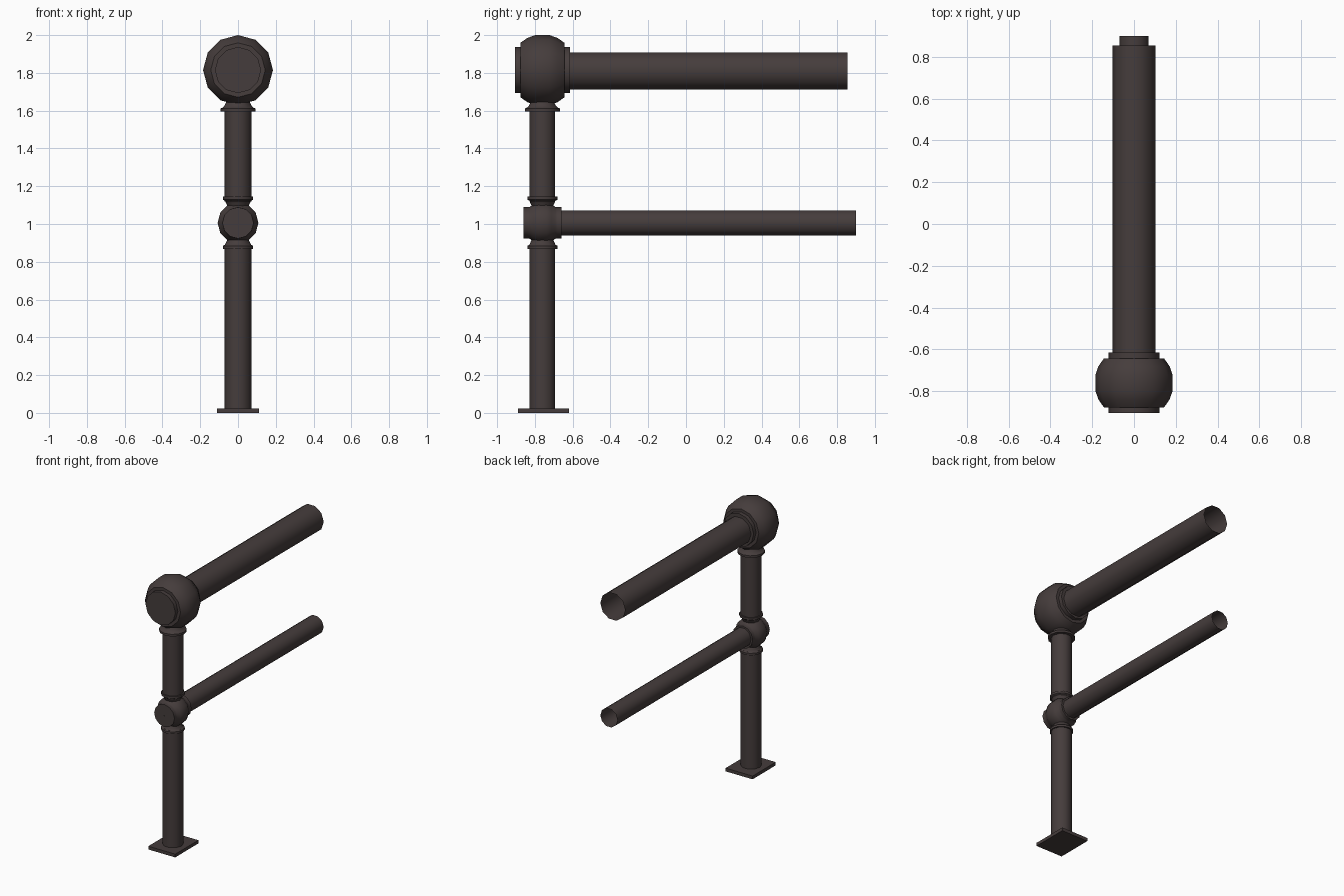
import bpy, bmesh, math
from mathutils import Matrix

cube = bpy.data.objects.get("Cube")
if cube:
    bpy.data.objects.remove(cube)

metal = bpy.data.materials.new("dark brown metal")
metal.use_nodes = True
COLOUR = (0.06, 0.046, 0.045, 1)
metal.diffuse_color = COLOUR
metal.node_tree.nodes["Principled BSDF"].inputs["Base Color"].default_value = COLOUR

POST_Y = -0.76


def finish(name, bm, smooth=True):
    mesh = bpy.data.meshes.new(name)
    bm.to_mesh(mesh)
    bm.free()
    mesh.materials.append(metal)
    obj = bpy.data.objects.new(name, mesh)
    bpy.context.collection.objects.link(obj)
    if smooth:
        bpy.ops.object.select_all(action="DESELECT")
        obj.select_set(True)
        bpy.context.view_layer.objects.active = obj
        bpy.ops.object.shade_smooth_by_angle(angle=math.radians(41))
    return obj


def lathe(name, profile, sides, z, along_y=False, turn=0.0):
    """Revolve (radius, distance) points about the vertical or the y axis."""
    bm = bmesh.new()
    rings = []
    for r, d in profile:
        angles = [turn + math.tau * i / sides for i in range(sides)]
        rings.append([bm.verts.new((r * math.cos(a), r * math.sin(a), d)) for a in angles])
    for low, high in zip(rings, rings[1:]):
        for i in range(sides):
            j = (i + 1) % sides
            bm.faces.new((low[i], low[j], high[j], high[i]))
    if along_y:
        bm.transform(Matrix.Rotation(-math.pi / 2, 4, "X"))
    bm.transform(Matrix.Translation((0, POST_Y, z)))
    return finish(name, bm)


def ball_joint(name, z, radius, collar, half_length):
    """Ball turned about y, with a closed flat collar at both ends."""
    half = [(0.001, half_length), (collar, half_length), (collar, half_length * 0.8),
            (radius * 0.78, radius * 0.63), (radius * 0.92, radius * 0.43),
            (radius, radius * 0.2)]
    profile = [(r, -d) for r, d in half] + half[::-1]
    lathe(name, profile, 12, z, along_y=True)


def neck(name, z, ring, waist, flip=1):
    """Flat ring and a waisted throat leading into a ball."""
    profile = [(0.06, 0), (ring, 0), (ring, 0.016), (ring * 0.86, 0.022),
               (waist + 0.008, 0.034), (waist, 0.05), (waist + 0.015, 0.068)]
    profile = [(r, d * flip) for r, d in profile]
    lathe(name, profile[::flip], 12, z)


# Base plate
bm = bmesh.new()
bmesh.ops.create_cube(bm, size=1)
bm.transform(Matrix.Translation((0, POST_Y + 0.005, 0.012)) @ Matrix.Diagonal((0.22, 0.27, 0.024, 1)))
finish("base_plate", bm, smooth=False)

# Upright post, in two lengths
lathe("lower_post", [(0.071, 0.02), (0.071, 0.89)], 10, 0)
lathe("upper_post", [(0.071, 1.12), (0.071, 1.6)], 10, 0)

# Ball joints
ball_joint("upper_ball", 1.815, 0.185, 0.122, 0.145)
ball_joint("lower_ball", 1.006, 0.108, 0.083, 0.1)

# Necks between balls and post
neck("upper_ball_neck", 1.595, 0.093, 0.062)
neck("lower_ball_bottom_neck", 0.868, 0.08, 0.056)
neck("lower_ball_top_neck", 1.145, 0.08, 0.056, -1)

# Hollow rails, open at the far end
lathe("upper_rail", [(0.102, 0.13), (0.102, 1.615)], 10, 1.81, along_y=True)
lathe("lower_rail", [(0.07, 0.09), (0.07, 1.66)], 10, 1.006, along_y=True)
